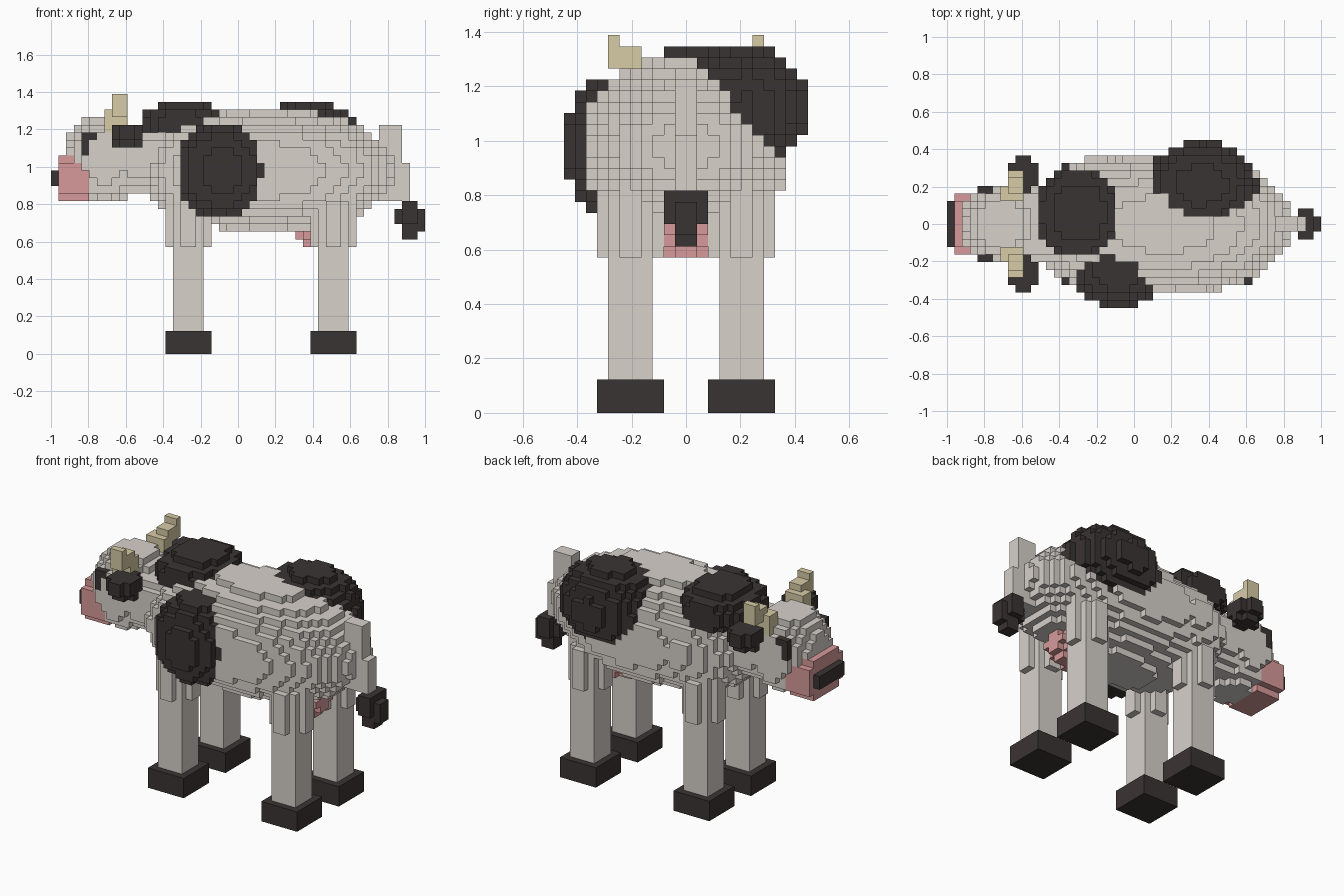
import bpy, bmesh, math
from mathutils import Vector

if "Cube" in bpy.data.objects:
    bpy.data.objects.remove(bpy.data.objects["Cube"], do_unlink=True)

U = 2 / 49          # block size: the model is 49 blocks long
cells = {}          # block index -> part name
part_material = {}  # part name -> material
SIDES = (("left", 1), ("right", -1))


def make_material(name, colour):
    m = bpy.data.materials.new(name)
    m.use_nodes = True
    m.diffuse_color = (*colour, 1)
    m.node_tree.nodes["Principled BSDF"].inputs["Base Color"].default_value = (*colour, 1)
    return m


hide = make_material("pale grey hide", (.68, .635, .59))
dark = make_material("dark brown", (.042, .034, .033))
pink = make_material("pink skin", (.68, .32, .32))
horn = make_material("horn tan", (.68, .595, .38))


def centre(i, j, k):
    return Vector(((i + .5) * U - 1, (j + .5) * U, (k + .5) * U))


def fill(name, material, lo, hi, inside=lambda p: True):
    """Claim every block within the bounds whose centre passes the test."""
    part_material[name] = material
    a = [math.floor(v / U) for v in (lo[0] + 1, lo[1], lo[2])]
    b = [math.ceil(v / U) for v in (hi[0] + 1, hi[1], hi[2])]
    for i in range(a[0], b[0] + 1):
        for j in range(a[1], b[1] + 1):
            for k in range(a[2], b[2] + 1):
                p = centre(i, j, k)
                if all(lo[n] < p[n] < hi[n] for n in range(3)) and inside(p):
                    cells[i, j, k] = name


def blob(name, material, c, r, power=2):
    lo = [c[n] - r[n] for n in range(3)]
    hi = [c[n] + r[n] for n in range(3)]
    fill(name, material, lo, hi,
         lambda p: sum(abs((p[n] - c[n]) / r[n]) ** power for n in range(3)) < 1)


def box(name, material, x, y, z):
    fill(name, material, (x[0], y[0], z[0]), (x[1], y[1], z[1]))


def span(s, a, b):
    return (a, b) if s > 0 else (-b, -a)


# Torso, neck and head
blob("body", hide, (.165, 0, .98), (.68, .385, .335))
blob("shoulders", hide, (-.19, 0, .985), (.335, .36, .285))
blob("neck", hide, (-.49, 0, 1.03), (.2, .2, .17), 3)
blob("head", hide, (-.715, 0, 1.045), (.212, .212, .235), 2.2)
fill("muzzle", pink, (-.96, -.18, .8), (-.796, .18, 1.07),
     lambda p: abs(p.y / .178) ** 2.5 + abs((p.z - .94) / .135) ** 2.5 < 1)
box("muzzle", pink, (-.96, -.878), (-.082, .082), (1.02, 1.061))
box("nose", dark, (-1, -.96), (-.122, .122), (.9, .98))
blob("udder", pink, (.45, 0, .68), (.165, .1, .115))

# Legs, haunches and hooves
for side, s in SIDES:
    for end, x in (("front", -.265), ("hind", .51)):
        y = s * .204
        fill(f"{end}_{side}_upper_leg", hide, (x - .13, y - .13, .571), (x + .13, y + .13, .82),
             lambda p: math.hypot(p.x - x, p.y - y) < .112)
        box(f"{end}_{side}_leg", hide, (x - .082, x + .082), (y - .082, y + .082), (.12, .8))
        box(f"{end}_{side}_hoof", dark, (x - .123, x + .123), (y - .123, y + .123), (0, .122))

# Eyes, ears and horns
for side, s in SIDES:
    box(f"{side}_eye", dark, (-.837, -.755), span(s, .163, .204), (1.143, 1.184))
    box(f"{side}_eye", dark, (-.837, -.796), span(s, .163, .204), (1.061, 1.184))
    blob(f"{side}_ear", dark, (-.592, s * .265, 1.17), (.085, .115, .072))
    name = f"{side}_horn"
    box(name, horn, (-.714, -.592), span(s, .122, .204), (1.184, 1.306))
    box(name, horn, (-.673, -.592), span(s, .163, .286), (1.265, 1.347))
    box(name, horn, (-.673, -.592), span(s, .245, .286), (1.265, 1.39))

# Raised hide patches
blob("right_flank_patch", dark, (-.09, -.25, .98), (.24, .195, .255), 2.2)
blob("shoulder_patch", dark, (-.3, .06, 1.225), (.21, .235, .122), 2.5)
blob("left_rump_patch", dark, (.36, .21, 1.12), (.3, .235, .235))

# Tail with tuft
box("tail", hide, (.755, .878), (-.041, .041), (1.02, 1.225))
box("tail", hide, (.796, .918), (-.041, .041), (.82, 1.02))
box("tail_tuft", dark, (.878, .96), (-.041, .041), (.612, .82))
box("tail_tuft", dark, (.878, .96), (-.082, .082), (.694, .82))
box("tail_tuft", dark, (.837, 1), (-.041, .041), (.694, .776))
box("tail_tuft", dark, (.96, 1), (-.041, .041), (.653, .776))

# One mesh per part, keeping only the outer block faces
AXES = [Vector(v) for v in ((1, 0, 0), (0, 1, 0), (0, 0, 1))]
for name in sorted(set(cells.values())):
    bm = bmesh.new()
    for cell, owner in cells.items():
        if owner != name:
            continue
        for n in range(3):
            for s in (-1, 1):
                neighbour = list(cell)
                neighbour[n] += s
                if tuple(neighbour) in cells:
                    continue
                d, e, f = AXES[n] * s, AXES[(n + 1) % 3] * s, AXES[(n + 2) % 3]
                c = centre(*cell)
                bm.faces.new([bm.verts.new(c + (d + e * u + f * v) * U / 2)
                              for u, v in ((-1, -1), (1, -1), (1, 1), (-1, 1))])
    bmesh.ops.remove_doubles(bm, verts=bm.verts, dist=U / 20)
    mesh = bpy.data.meshes.new(name)
    bm.to_mesh(mesh)
    bm.free()
    mesh.materials.append(part_material[name])
    bpy.context.collection.objects.link(bpy.data.objects.new(name, mesh))
